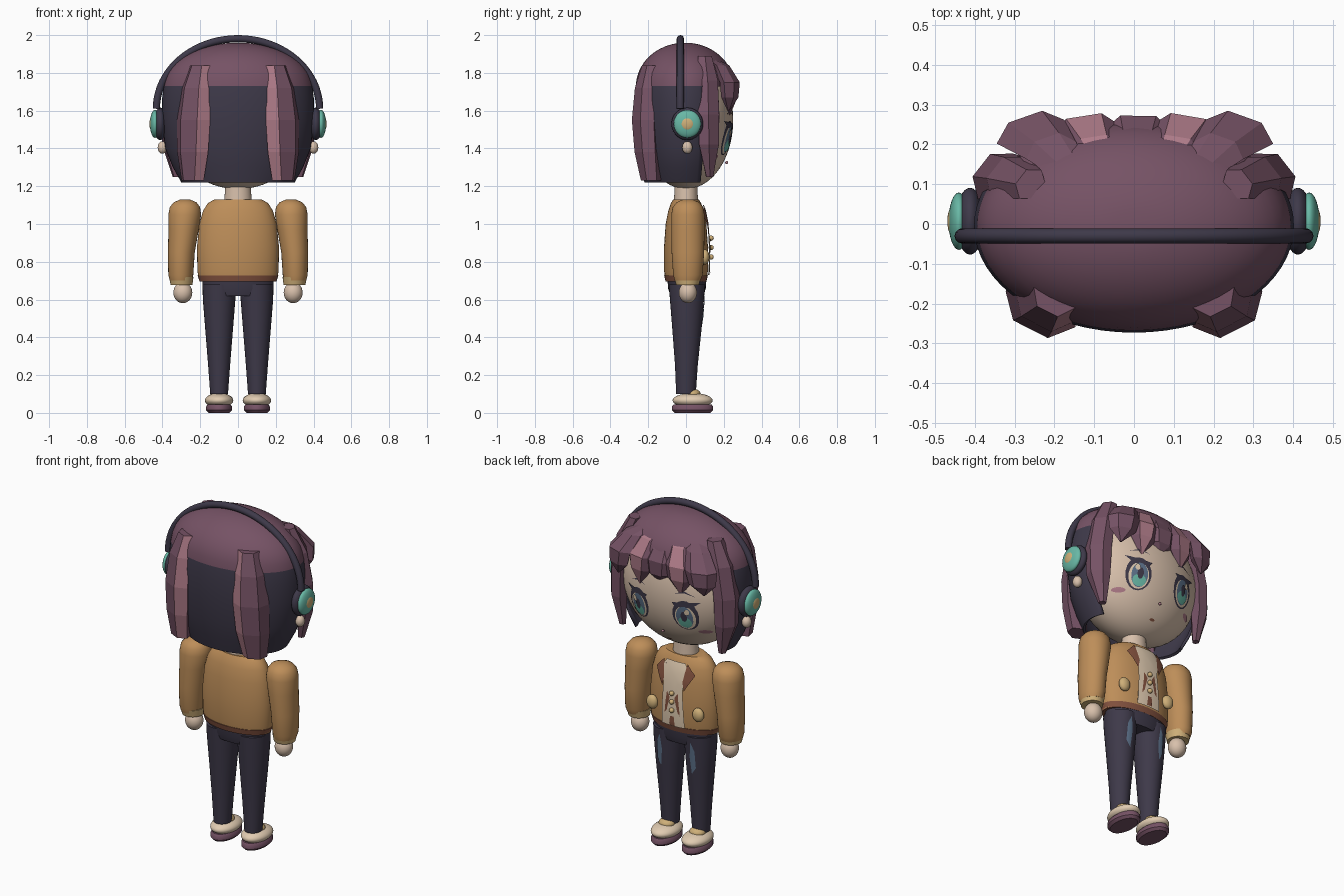
import bpy, bmesh, math
from math import sin, cos, pi, radians

cube = bpy.data.objects.get("Cube")
if cube:
    bpy.data.objects.remove(cube)


def material(name, r, g, b):
    m = bpy.data.materials.new(name)
    m.use_nodes = True
    m.diffuse_color = (r, g, b, 1)
    m.node_tree.nodes["Principled BSDF"].inputs["Base Color"].default_value = (r, g, b, 1)
    return m


HAIR = material("plum_hair", .18, .085, .13)
STREAK = material("pink_streak", .43, .2, .25)
DARK = material("dark_indigo", .048, .041, .067)
SKIN = material("skin", .69, .53, .41)
CREAM = material("cream", .75, .6, .44)
JACKET = material("tan_jacket", .51, .27, .1)
GOLD = material("pale_gold", .62, .43, .19)
RUST = material("rust_trim", .23, .085, .05)
TEAL = material("teal", .14, .48, .38)
SLATE = material("slate_blue", .11, .17, .26)


def finish(name, bm, mats, smooth):
    me = bpy.data.meshes.new(name)
    bm.to_mesh(me)
    bm.free()
    for m in mats:
        me.materials.append(m)
    if smooth:
        me.shade_smooth()
        me.set_sharp_from_angle(angle=radians(40))
    ob = bpy.data.objects.new(name, me)
    bpy.context.collection.objects.link(ob)
    return ob


def rings(name, table, mat, s=1, segs=32, rot=0, streak=None, smooth=True):
    """Loft horizontal ellipses (x, y, z, rx, ry); s mirrors in x."""
    bm = bmesh.new()
    loops = []
    for x, y, z, rx, ry in table:
        loop = []
        for j in range(segs):
            a = 2 * pi * j / segs
            u, v = rx * cos(a), ry * sin(a)
            loop.append(bm.verts.new((s * (x + u * cos(rot) - v * sin(rot)),
                                      y + u * sin(rot) + v * cos(rot), z)))
        loops.append(loop)
    for lo, hi in zip(loops, loops[1:]):
        for j in range(segs):
            k = (j + 1) % segs
            f = bm.faces.new((lo[j], lo[k], hi[k], hi[j]))
            f.material_index = int(j == streak)
    bm.faces.new(loops[0])
    bm.faces.new(loops[-1])
    bmesh.ops.recalc_face_normals(bm, faces=bm.faces)
    return finish(name, bm, [mat, STREAK] if streak is not None else [mat], smooth)


def ball(x, y, z, rx, ry, rz, n=20):
    """Ring table of an ellipsoid."""
    ts = [.03 + (pi - .06) * i / n for i in range(n + 1)]
    return [(x, y, z - rz * cos(t), rx * sin(t), ry * sin(t)) for t in ts]


def front_of(table):
    """Height function giving the +y surface of a ring table."""
    rows = sorted(table, key=lambda r: r[2])

    def surf(x, z):
        for a, b in zip(rows, rows[1:]):
            if z <= b[2]:
                break
        t = min(max((z - a[2]) / (b[2] - a[2]), 0), 1)
        cx, cy, _, rx, ry = [p + (q - p) * t for p, q in zip(a, b)]
        return cy + ry * math.sqrt(max(0, 1 - ((x - cx) / rx) ** 2))
    return surf


def plate(name, pts, surf, lift, mat, s=1):
    """Thin painted shape (x, z outline) draped on a surface."""
    bm = bmesh.new()
    bm.faces.new([bm.verts.new((x, 0, z)) for x, z in pts])
    bmesh.ops.triangulate(bm, faces=bm.faces[:])
    bmesh.ops.subdivide_edges(bm, edges=bm.edges[:], cuts=4, use_grid_fill=True)
    for v in bm.verts:
        v.co.y = surf(v.co.x, v.co.z) + lift
        v.co.x *= s
    bm.normal_update()
    for f in bm.faces:
        if f.normal.y < 0:
            f.normal_flip()
    return finish(name, bm, [mat], True)


def oval(x, z, rx, rz, n=18):
    return [(x + rx * cos(2 * pi * i / n), z + rz * sin(2 * pi * i / n)) for i in range(n)]


SIDES = (("left", 1), ("right", -1))

# Head and neck
head = ball(0, 0, 1.55, .378, .25, .365, 28)
face = front_of(head)
rings("head", head, SKIN, segs=48)
rings("neck", [(0, 0, 1.08, .075, .065), (0, 0, 1.16, .07, .062), (0, 0, 1.24, .065, .06)], SKIN)
rings("nose", ball(0, .215, 1.325, .008, .008, .008, 8), STREAK, segs=12)
plate("mouth", oval(0, 1.255, .016, .006), face, .003, RUST)

# Eyes, brows and cheeks
for side, s in SIDES:
    layers = [("eye_rim", oval(.15, 1.455, .072, .092), DARK),
              ("eye_white", oval(.15, 1.443, .057, .073), CREAM),
              ("iris", oval(.148, 1.446, .046, .068), SLATE),
              ("iris_glow", oval(.148, 1.415, .037, .033), TEAL),
              ("pupil", oval(.148, 1.453, .017, .032), DARK),
              ("glint", oval(.168, 1.483, .014, .018), CREAM)]
    for i, (part, outline, mat) in enumerate(layers):
        plate(f"{side}_{part}", outline, face, .003 + .0025 * i, mat, s)
    plate(f"{side}_lash", [(.19, 1.51), (.235, 1.545), (.08, 1.53), (.1, 1.505)],
          face, .006, DARK, s)
    plate(f"{side}_brow", [(.09, 1.58), (.15, 1.592), (.21, 1.575), (.15, 1.602)],
          face, .004, DARK, s)
    plate(f"{side}_blush", oval(.232, 1.355, .032, .013), face, .004, STREAK, s)

# Hair shell: plum crown above, dark back below, open over the face
crown = [(0, -.005, 1.73 + .23 * sin(t), .39 * cos(t), .26 * cos(t))
         for t in [radians(a) for a in range(10, 90, 8)]]
shell = rings("hair_shell", [(0, -.005, 1.22, .3, .215), (0, -.005, 1.3, .345, .235),
                             (0, -.005, 1.4, .385, .255), (0, -.005, 1.55, .402, .268),
                             (0, -.005, 1.66, .402, .268), (0, -.005, 1.73, .394, .262)] + crown,
              HAIR, segs=64)
shell.data.materials.append(DARK)
bm = bmesh.new()
bm.from_mesh(shell.data)
gone = []
for f in bm.faces:
    c = f.calc_center_median()
    if c.z < 1.73:
        f.material_index = 1
        if c.z < 1.221 or math.atan2(c.y * 1.5, abs(c.x)) > .4:
            gone.append(f)
bmesh.ops.delete(bm, geom=gone, context='FACES')
bm.to_mesh(shell.data)
bm.free()
solid = shell.modifiers.new("thickness", 'SOLIDIFY')
solid.thickness = .015

# Faceted locks at the back and beside the face
for side, s in SIDES:
    rings(f"{side}_back_lock",
          [(.2, -.185, 1.84, .058, .045), (.222, -.205, 1.72, .085, .06),
           (.235, -.215, 1.55, .098, .064), (.24, -.205, 1.38, .092, .06),
           (.24, -.185, 1.23, .066, .05)],
          HAIR, s, 6, radians(-153), streak=0, smooth=False)
    rings(f"{side}_side_lock",
          [(.26, .1, 1.89, .045, .035), (.315, .115, 1.76, .068, .05),
           (.348, .12, 1.58, .072, .052), (.35, .122, 1.42, .066, .048),
           (.325, .125, 1.25, .022, .02)],
          HAIR, s, 6, radians(-52), smooth=False)

# Fringe, fanning out from the crown
for i, x in enumerate((-.26, -.12, .01, .13, .265)):
    tip = (1.61, 1.58, 1.62, 1.57, 1.6)[i]
    rings(f"fringe_lock_{i + 1}",
          [(.5 * x, .1, 1.89, .03, .025), (.8 * x, .185, 1.84, .066, .04),
           (x, .232, 1.75, .09, .046), (1.03 * x, .232, 1.67, .075, .04),
           (1.06 * x, .225, tip, .006, .006)],
          HAIR, 1, 6, -x * 1.3, streak=1 if i in (1, 3) else None, smooth=False)

# Headphones
curve = bpy.data.curves.new("headband", 'CURVE')
curve.dimensions = '3D'
curve.bevel_depth = .019
curve.use_fill_caps = True
line = curve.splines.new('POLY')
line.points.add(40)
for i, p in enumerate(line.points):
    a = pi * i / 40
    p.co = (.432 * cos(a), -.03, 1.61 + .371 * sin(a), 1)
curve.materials.append(DARK)
bpy.context.collection.objects.link(bpy.data.objects.new("headband", curve))
for side, s in SIDES:
    rings(f"{side}_ear_pad", ball(.412, .007, 1.53, .036, .084, .086), DARK, s)
    rings(f"{side}_ear_cup", ball(.44, .007, 1.53, .026, .072, .074), TEAL, s)
    rings(f"{side}_cup_button", ball(.455, .007, 1.53, .014, .038, .038), GOLD, s)
    rings(f"{side}_earring", ball(.4, .007, 1.405, .025, .027, .033), SKIN, s)

# Jacket body, shirt front and trim
torso = [(0, 0, .7, .205, .108), (0, 0, .75, .215, .116), (0, 0, .88, .217, .116),
         (0, 0, 1, .205, .108), (0, 0, 1.07, .185, .094), (0, 0, 1.11, .16, .08),
         (0, 0, 1.13, .125, .068)]
chest = front_of(torso)
rings("jacket_body", torso, JACKET, segs=48)
rings("jacket_hem", [(0, 0, .695, .203, .108), (0, 0, .728, .214, .116)], RUST, segs=48)
plate("shirt_front", [(-.075, .73), (.075, .73), (.06, .95), (.085, 1.06), (.06, 1.1),
                      (-.06, 1.1), (-.085, 1.06), (-.06, .95)], chest, .012, CREAM)
for side, s in SIDES:
    plate(f"{side}_lapel", [(.075, 1.1), (.125, 1.045), (.07, .95), (.06, 1.0)],
          chest, .016, RUST, s)
    plate(f"{side}_shirt_cord", [(.015, .9), (.035, .93), (.05, .8), (.035, .82)],
          chest, .016, RUST, s)
    rings(f"{side}_jacket_button", ball(.15, .1, .825, .034, .024, .04), GOLD, s)
for i in range(3):
    rings(f"shirt_button_{i + 1}", ball(0, .133, .925 - .05 * i, .014, .014, .014, 10), GOLD, segs=16)
plate("shirt_tab", [(-.018, .735), (.018, .735), (.012, .79), (-.012, .79)], chest, .016, RUST)

# Arms, legs and shoes
for side, s in SIDES:
    rings(f"{side}_sleeve",
          [(.303, .008, .7, .058, .068), (.303, .01, .73, .066, .078), (.3, .01, .85, .071, .086),
           (.288, .01, .97, .08, .088), (.282, .01, 1.05, .087, .088), (.281, .01, 1.09, .08, .08),
           (.28, .01, 1.115, .06, .06), (.28, .01, 1.13, .025, .025)], JACKET, s)
    rings(f"{side}_cuff", [(.299, .008, .678, .058, .06), (.3, .008, .72, .064, .072)], GOLD, s)
    rings(f"{side}_hand", ball(.292, .01, .637, .05, .048, .056), SKIN, s)
    leg = [(.1, 0, .1, .047, .052), (.1, .002, .25, .058, .06), (.1, .005, .45, .074, .078),
           (.1, .005, .6, .086, .09), (.1, .005, .68, .088, .096)]
    rings(f"{side}_trouser_leg", leg, DARK, s)
    plate(f"{side}_trouser_fade", [(.1, .46), (.125, .5), (.122, .6), (.1, .65), (.09, .56)],
          front_of(leg), .004, SLATE, s)
    rings(f"{side}_ankle", ball(.1, .035, .1, .045, .042, .028), GOLD, s)
    rings(f"{side}_shoe", ball(.1, .035, .066, .075, .106, .039), CREAM, s)
    rings(f"{side}_sole", [(.1, .035, 0, .055, .095), (.1, .035, .014, .069, .109),
                           (.1, .035, .034, .069, .109), (.1, .035, .045, .06, .1)], HAIR, s)
rings("hips", [(0, .005, .62, .17, .088), (0, .005, .66, .188, .1), (0, .005, .72, .19, .104)], DARK)
